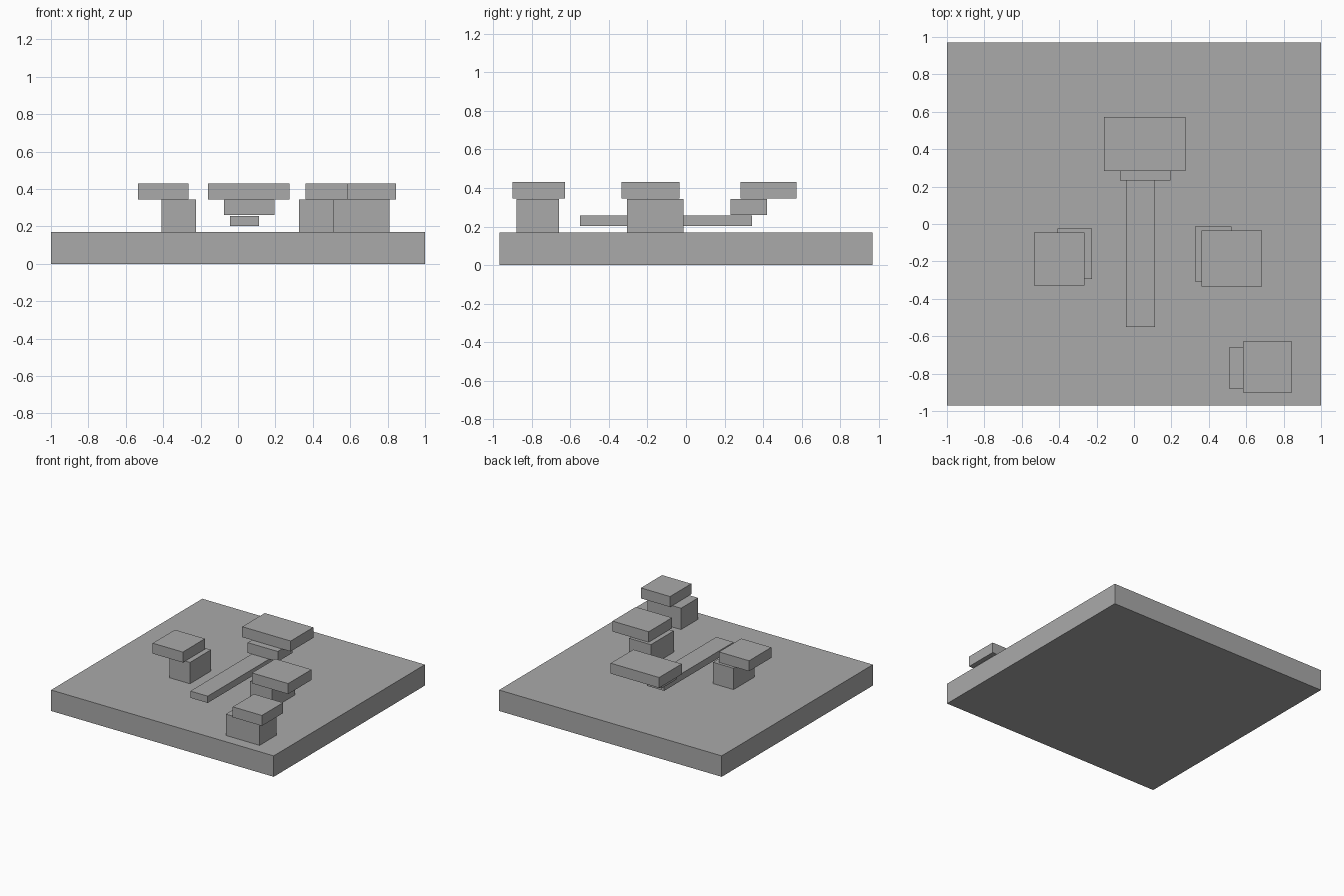
import bpy

default = bpy.data.objects.get("Cube")
if default:
    bpy.data.objects.remove(default, do_unlink=True)

# One plain grey for every part
grey = bpy.data.materials.new("plain_grey")
grey.use_nodes = True
GREY = (0.4, 0.4, 0.4, 1)
grey.diffuse_color = GREY
grey.node_tree.nodes["Principled BSDF"].inputs["Base Color"].default_value = GREY


def box(name, x, y, z):
    """Add a box spanning the given (low, high) ranges."""
    spans = (x, y, z)
    bpy.ops.mesh.primitive_cube_add(size=1, location=[(a + b) / 2 for a, b in spans])
    obj = bpy.context.object
    obj.name = name
    obj.scale = [b - a for a, b in spans]
    bpy.ops.object.transform_apply(location=False, rotation=False, scale=True)
    obj.data.materials.append(grey)


# Shared heights
BASE = (0, 0.17)
BLOCK = (0.17, 0.343)
CAP = (0.345, 0.43)

# Ground slab
box("base_slab", (-1, 1), (-0.97, 0.97), BASE)

# Three blocks, each with an offset cap
box("right_block", (-0.41, -0.225), (-0.295, -0.025), BLOCK)
box("right_cap", (-0.535, -0.265), (-0.33, -0.045), CAP)
box("left_block", (0.325, 0.52), (-0.307, -0.013), BLOCK)
box("left_cap", (0.36, 0.685), (-0.335, -0.035), CAP)
box("corner_block", (0.507, 0.81), (-0.88, -0.66), BLOCK)
box("corner_cap", (0.583, 0.845), (-0.9, -0.628), CAP)

# Raised walkway leading to the rear stack
box("walkway", (-0.043, 0.113), (-0.55, 0.342), (0.202, 0.257))
box("rear_block", (-0.075, 0.195), (0.232, 0.42), (0.26, 0.343))
box("rear_cap", (-0.16, 0.275), (0.283, 0.573), CAP)
